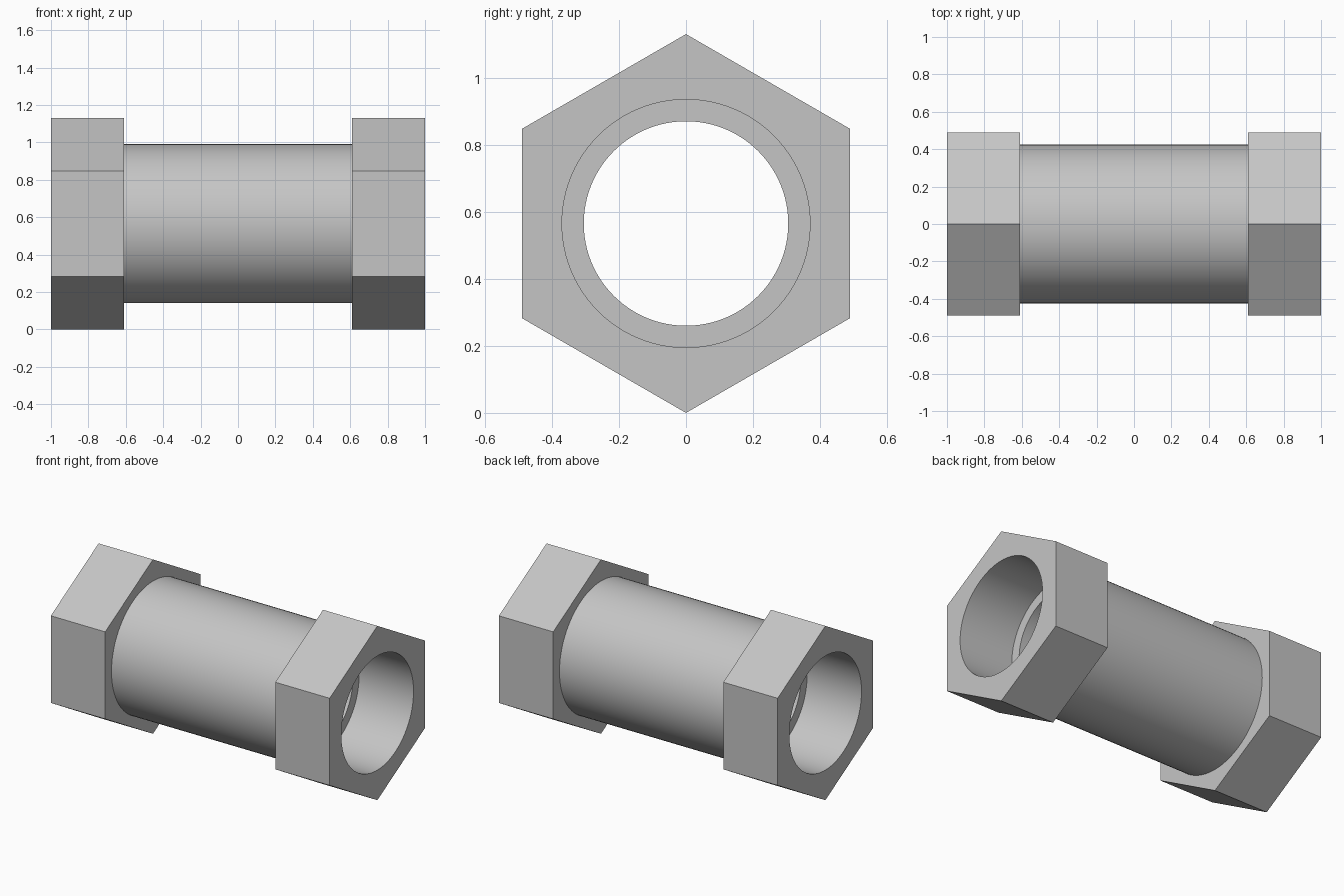
import bpy, bmesh, math

cube = bpy.data.objects.get("Cube")
if cube:
    bpy.data.objects.remove(cube, do_unlink=True)

SEGMENTS = 96
HEX_R = 0.565        # corner radius of the nuts, also the axis height
BODY_R = 0.425
SOCKET_R = 0.37      # wide bore inside each nut
BORE_R = 0.305       # narrow bore through the barrel
END, SHOULDER = 1.0, 0.61

steel = bpy.data.materials.new("steel grey")
steel.use_nodes = True
grey = (0.56, 0.56, 0.56, 1)
steel.diffuse_color = grey
steel.node_tree.nodes["Principled BSDF"].inputs["Base Color"].default_value = grey


def circle(radius):
    return lambda angle: radius


def hexagon(radius):
    # Polar radius of a hexagon with a corner straight up
    third = math.pi / 3
    return lambda a: radius * math.cos(third / 2) / math.cos(a % third - third / 2)


def tube(name, x0, x1, outer, inner):
    """Hollow prism along x with given outer and inner outlines."""
    bm = bmesh.new()
    rings = []
    for x, outline in ((x0, outer), (x1, outer), (x1, inner), (x0, inner)):
        ring = []
        for i in range(SEGMENTS):
            a = math.tau * i / SEGMENTS
            r = outline(a)
            ring.append(bm.verts.new((x, r * math.sin(a), HEX_R + r * math.cos(a))))
        rings.append(ring)
    for k, ring in enumerate(rings):
        following = rings[(k + 1) % len(rings)]
        for i in range(SEGMENTS):
            j = (i + 1) % SEGMENTS
            bm.faces.new((ring[i], ring[j], following[j], following[i]))
    bmesh.ops.recalc_face_normals(bm, faces=bm.faces)
    mesh = bpy.data.meshes.new(name)
    bm.to_mesh(mesh)
    bm.free()
    mesh.materials.append(steel)
    obj = bpy.data.objects.new(name, mesh)
    bpy.context.collection.objects.link(obj)
    bpy.ops.object.select_all(action="DESELECT")
    obj.select_set(True)
    bpy.context.view_layer.objects.active = obj
    bpy.ops.object.shade_smooth_by_angle(angle=math.radians(30))
    return obj


# Barrel between the two nuts
tube("barrel", -SHOULDER, SHOULDER, circle(BODY_R), circle(BORE_R))

# Hexagonal nut at each end, bored wider than the barrel
for name, side in (("left_hex_nut", 1), ("right_hex_nut", -1)):
    tube(name, side * SHOULDER, side * END, hexagon(HEX_R), circle(SOCKET_R))
